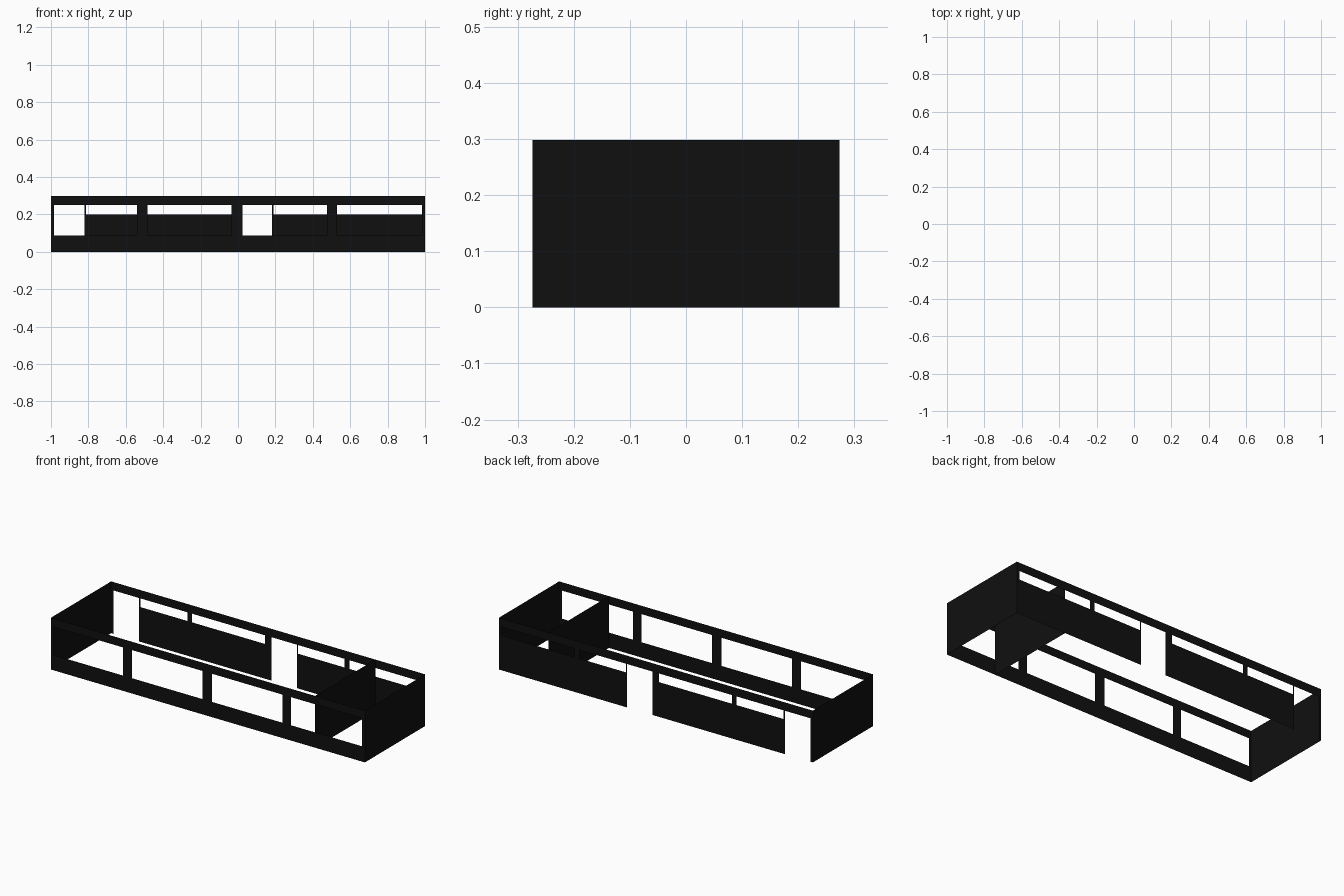
import bpy, bmesh

if "Cube" in bpy.data.objects:
    bpy.data.objects.remove(bpy.data.objects["Cube"])

L, W, H = 1.0, 0.274, 0.298      # half length, half width, height

mat = bpy.data.materials.new("dark_wall")
mat.diffuse_color = (0.005, 0.005, 0.005, 1)
mat.use_nodes = True
mat.node_tree.nodes["Principled BSDF"].inputs["Base Color"].default_value = mat.diffuse_color


def wall(name, half, openings, place):
    """Flat sheet wall; openings are (u0, u1, z0, z1), place maps (u, z) to 3D."""
    us = sorted({-half, half, *(u for o in openings for u in o[:2])})
    zs = sorted({0.0, H, *(z for o in openings for z in o[2:])})
    bm = bmesh.new()
    for u0, u1 in zip(us, us[1:]):
        for z0, z1 in zip(zs, zs[1:]):
            u, z = (u0 + u1) / 2, (z0 + z1) / 2
            if any(a < u < b and c < z < d for a, b, c, d in openings):
                continue
            corners = ((u0, z0), (u1, z0), (u1, z1), (u0, z1))
            bm.faces.new([bm.verts.new(place(*c)) for c in corners])
    bmesh.ops.remove_doubles(bm, verts=bm.verts, dist=1e-5)
    mesh = bpy.data.meshes.new(name)
    bm.to_mesh(mesh)
    bm.free()
    mesh.materials.append(mat)
    obj = bpy.data.objects.new(name, mesh)
    bpy.context.collection.objects.link(obj)


# Front wall with four large windows
windows = [(a, b, 0.088, 0.25) for a, b in
           ((-0.985, -0.54), (-0.485, -0.035), (0.025, 0.475), (0.53, 0.983))]
wall("front_wall", L, windows, lambda u, z: (u, -W, z))

# Back wall with two floor-length doors and high strip windows
doors = [(a, b, 0.0, 0.25) for a, b in ((-0.985, -0.822), (0.022, 0.183))]
strips = [(a, b, 0.2, 0.25) for a, b in
          ((-0.814, -0.515), (-0.485, -0.02), (0.191, 0.488), (0.52, 0.983))]
wall("back_wall", L, doors + strips, lambda u, z: (-(-u), W, z))

# End walls and the inner partition
for name, x in (("left_end_wall", -L), ("right_end_wall", L), ("partition", 0.683)):
    wall(name, W, [], lambda u, z, x=x: (x, u, z))
